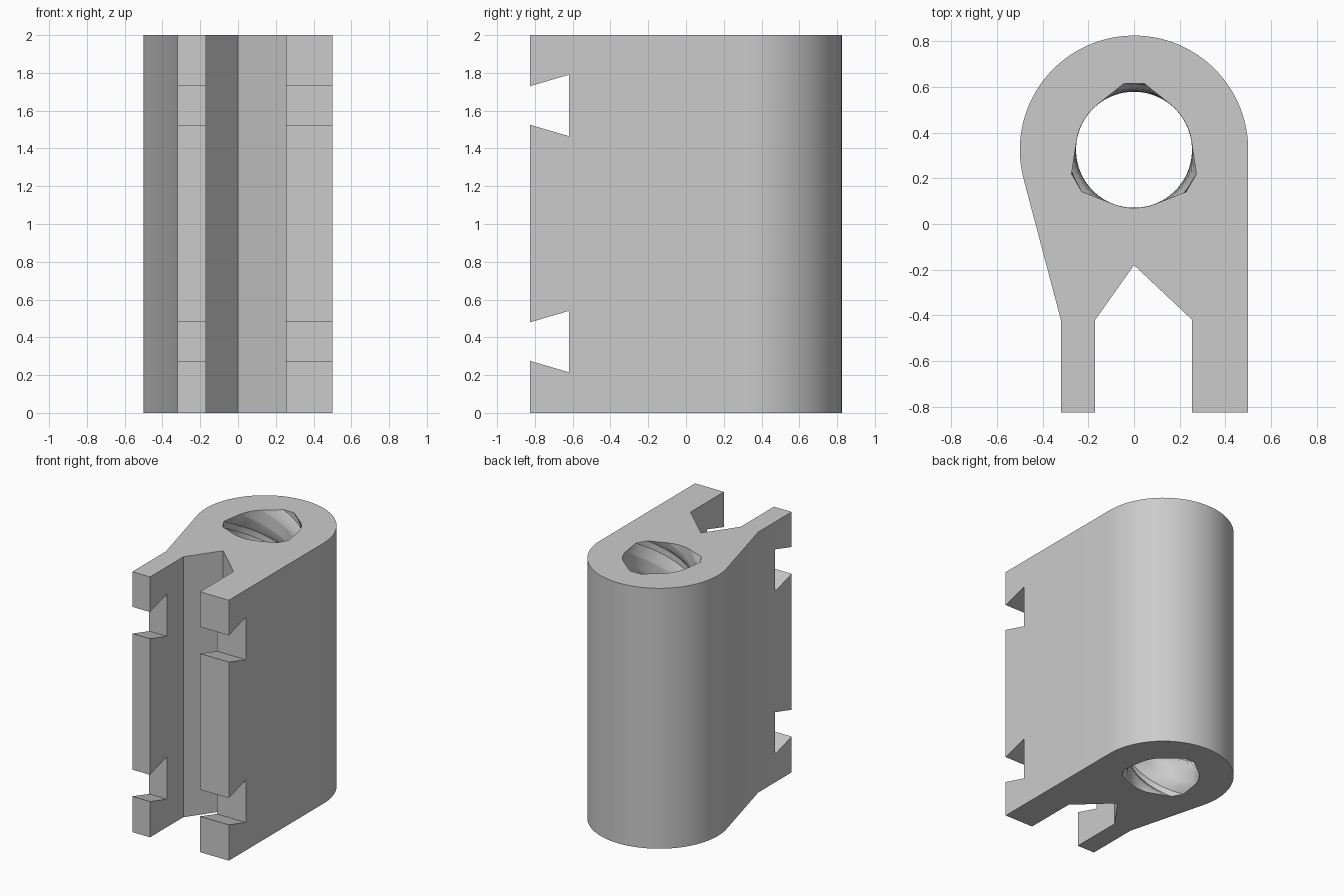
import bpy, bmesh
from math import sin, cos, pi, radians

if "Cube" in bpy.data.objects:
    bpy.data.objects.remove(bpy.data.objects["Cube"])

HEIGHT, BORE_Y = 2.0, 0.325
OUTER_R, BORE_R = 0.5, 0.255
FRONT, TURNS, LAYERS = -0.825, 2, 120


def polar(r, deg):
    a = radians(deg)
    return r * cos(a), BORE_Y + r * sin(a)


def make_object(name, bm, material=None):
    bmesh.ops.recalc_face_normals(bm, faces=bm.faces)
    mesh = bpy.data.meshes.new(name)
    bm.to_mesh(mesh)
    bm.free()
    obj = bpy.data.objects.new(name, mesh)
    bpy.context.collection.objects.link(obj)
    if material:
        mesh.materials.append(material)
    return obj


def wall(bm, rings):
    """Join successive closed rings with quads."""
    for low, high in zip(rings, rings[1:]):
        n = len(low)
        for i in range(n):
            j = (i + 1) % n
            bm.faces.new((low[i], low[j], high[j], high[i]))


def ring(bm, points, z):
    return [bm.verts.new((x, y, z)) for x, y in points]


grey = bpy.data.materials.new("plain grey")
grey.use_nodes = True
colour = (0.6, 0.6, 0.6, 1)
grey.diffuse_color = colour
grey.node_tree.nodes["Principled BSDF"].inputs["Base Color"].default_value = colour

# Outer outline: round back, tapered side, two front prongs with a notch between
outline = [(0.5, FRONT)]
outline += [polar(OUTER_R, 194.8 * i / 56) for i in range(57)]
outline += [(-0.32, -0.42), (-0.32, FRONT), (-0.17, FRONT), (-0.17, -0.42),
            (0, -0.18), (0.255, -0.42), (0.255, FRONT)]


# Bore section: circle with three flat-bottomed grooves, turned with height
def bore(turn):
    points = []
    for start in (90, 210, 330):
        a = start + turn
        points += [polar(0.2935, a - 8.8), polar(0.2935, a + 8.8)]
        points += [polar(BORE_R, a + 38.5 + 43 * k / 8) for k in range(9)]
    return points


bm = bmesh.new()
outer = [ring(bm, outline, z) for z in (0, HEIGHT)]
inner = [ring(bm, bore(360 * TURNS * k / LAYERS), HEIGHT * k / LAYERS)
         for k in range(LAYERS + 1)]
wall(bm, outer)
wall(bm, inner)

# End caps between the outline and the bore
for loops in ((outer[0], inner[0]), (outer[1], inner[-1])):
    edges = [bm.edges.get((loop[i - 1], loop[i]))
             for loop in loops for i in range(len(loop))]
    bmesh.ops.triangle_fill(bm, edges=edges, use_beauty=True)
body = make_object("body", bm, grey)

# Dovetail slots across both prongs
bm = bmesh.new()
for z in (0.3775, 1.6275):
    section = [(-1.03, z - 0.0425), (-0.62, z - 0.1625),
               (-0.62, z + 0.1625), (-1.03, z + 0.0425)]
    ends = [[bm.verts.new((x, y, h)) for y, h in section] for x in (-0.7, 0.7)]
    wall(bm, ends)
    for end in ends:
        bm.faces.new(end)
cutter = make_object("slot_cutter", bm)
cutter.hide_render = True

bpy.ops.object.select_all(action="DESELECT")
bpy.context.view_layer.objects.active = body
body.select_set(True)
cut = body.modifiers.new("slots", "BOOLEAN")
cut.operation, cut.solver, cut.object = "DIFFERENCE", "EXACT", cutter
bpy.ops.object.modifier_apply(modifier=cut.name)
bpy.data.objects.remove(cutter)
bpy.ops.object.shade_smooth_by_angle(angle=radians(25))
